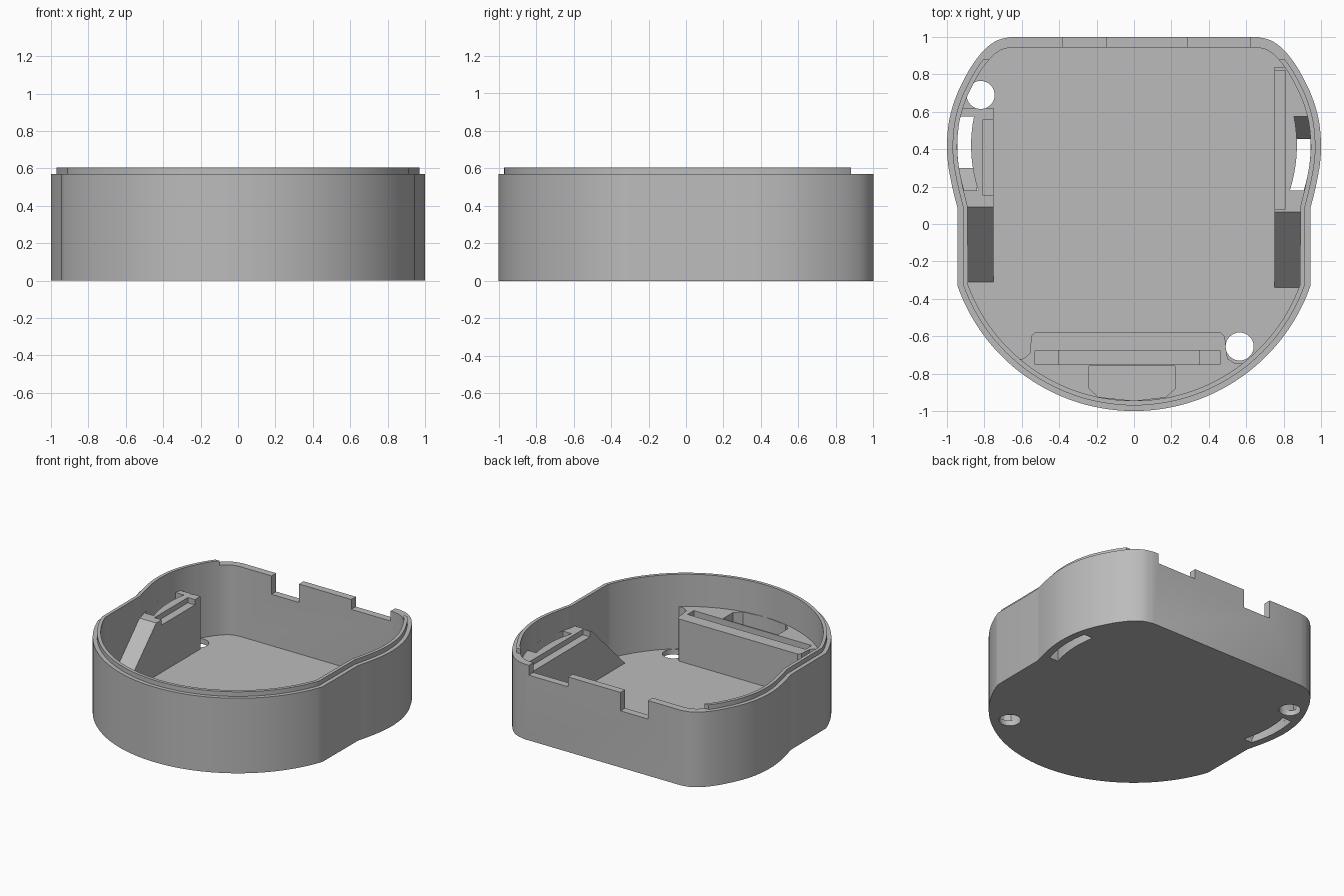
import bpy, bmesh, math
from mathutils import Vector

cube = bpy.data.objects.get("Cube")
if cube:
    bpy.data.objects.remove(cube)

grey = bpy.data.materials.new("plain_grey")
grey.use_nodes = True
grey.diffuse_color = (0.5, 0.5, 0.5, 1)
grey.node_tree.nodes["Principled BSDF"].inputs["Base Color"].default_value = (0.5, 0.5, 0.5, 1)


def prism(name, pts, lo, hi, axis="Z"):
    """Extrude a closed 2D profile along Z (x, y profile) or X (y, z profile)."""
    place = (lambda a, b, h: (a, b, h)) if axis == "Z" else (lambda a, b, h: (h, a, b))
    bm = bmesh.new()
    low = [bm.verts.new(place(a, b, lo)) for a, b in pts]
    high = [bm.verts.new(place(a, b, hi)) for a, b in pts]
    bm.faces.new(low)
    bm.faces.new(high)
    for i in range(len(pts)):
        j = (i + 1) % len(pts)
        bm.faces.new((low[i], low[j], high[j], high[i]))
    bmesh.ops.recalc_face_normals(bm, faces=bm.faces)
    mesh = bpy.data.meshes.new(name)
    bm.to_mesh(mesh)
    bm.free()
    mesh.materials.append(grey)
    obj = bpy.data.objects.new(name, mesh)
    bpy.context.collection.objects.link(obj)
    return obj


def box(x0, x1, y0, y1, z0, z1):
    return prism("cutter", [(x0, y0), (x1, y0), (x1, y1), (x0, y1)], z0, z1)


def combine(obj, other, operation):
    """Apply a boolean and discard the helper."""
    mod = obj.modifiers.new("cut", "BOOLEAN")
    mod.operation, mod.object, mod.solver = operation, other, "EXACT"
    bpy.context.view_layer.update()
    result = bpy.data.meshes.new_from_object(obj.evaluated_get(bpy.context.evaluated_depsgraph_get()))
    obj.modifiers.clear()
    obj.data = result
    bpy.data.objects.remove(other)


def spline(pts, steps=4):
    """Catmull-Rom curve through the points."""
    v = [Vector(p) for p in pts]
    v = [2 * v[0] - v[1]] + v + [2 * v[-1] - v[-2]]
    out = []
    for a, b, c, d in zip(v, v[1:], v[2:], v[3:]):
        for k in range(steps):
            t = k / steps
            out.append(0.5 * (2 * b + (c - a) * t + (2 * a - 5 * b + 4 * c - d) * t * t
                              + (3 * b - a - 3 * c + d) * t ** 3))
    return out + [v[-2]]


def inset(pts, dist):
    """Offset a counter-clockwise outline inwards."""
    out = []
    for i, p in enumerate(pts):
        d0 = (p - pts[i - 1]).normalized()
        d1 = (pts[(i + 1) % len(pts)] - p).normalized()
        n0, n1 = Vector((-d0.y, d0.x)), Vector((-d1.y, d1.x))
        out.append(p + (n0 + n1) * dist / (1 + n0.dot(n1)))
    return out


def circle(cx, cy, r, n=32):
    return [(cx + r * math.cos(math.tau * i / n), cy + r * math.sin(math.tau * i / n)) for i in range(n)]


# Outline: bulging sides, rounded back corners, circular front
side = spline([(0.945, 0.09), (0.972, 0.2), (0.994, 0.32), (1, 0.43), (0.987, 0.56), (0.952, 0.68),
               (0.905, 0.78), (0.858, 0.86), (0.795, 0.937), (0.73, 0.982), (0.66, 1)])
start = math.radians(199.5)
arc = [Vector((math.cos(a), math.sin(a)))
       for a in (start + (math.radians(340.5) - start) * i / 56 for i in range(57))]
outline = side + [Vector((-p.x, p.y)) for p in reversed(side)] + arc

FLOOR, RIM, LIP, WALL = 0.04, 0.57, 0.605, 0.055
BLOCK, FRONT = 0.44, 0.36

# Shell with raised lip that stops short of the back
shell = prism("case_shell", outline, 0, RIM)
lip = prism("lip", inset(outline, 0.03), 0.3, LIP)
combine(lip, box(-1.2, 1.2, 0.88, 1.2, 0.2, 1), "DIFFERENCE")
combine(shell, lip, "UNION")
combine(shell, prism("cavity", inset(outline, WALL), FLOOR, 1), "DIFFERENCE")
for x0, x1, z in ((-0.38, -0.15, 0.43), (0.29, 0.62, 0.495)):
    combine(shell, box(x0, x1, 0.92, 1.1, z, 1), "DIFFERENCE")


def inside(obj):
    combine(obj, prism("limit", inset(outline, WALL * 0.6), 0, 1), "INTERSECT")


# Side blocks with a ramp at the front
def side_block(name, x0, x1, foot, top, end):
    block = prism(name, [(foot, FLOOR), (top, BLOCK), (end, BLOCK), (end, 0.02), (foot, 0.02)], x0, x1, "X")
    inside(block)
    return block


right_block = side_block("right_block", -1.1, -0.75, -0.31, 0.09, 0.62)
left_block = side_block("left_block", 0.75, 1.1, -0.34, 0.065, 0.84)
combine(right_block, box(-0.81, -0.7, 0.155, 0.555, BLOCK - 0.04, 1), "DIFFERENCE")
combine(left_block, box(0.7, 0.81, 0.08, 0.82, BLOCK - 0.04, 1), "DIFFERENCE")

# Front block with a long stepped groove and a pocket
front_block = prism("front_block", [(-0.53, -0.58), (-0.55, -0.6), (-0.555, -0.69), (-0.59, -0.72),
                                    (-0.7, -0.73), (-0.7, -1), (0.7, -1), (0.7, -0.75), (0.54, -0.745),
                                    (0.5, -0.72), (0.485, -0.6), (0.465, -0.58)], 0.02, FRONT)
inside(front_block)
for cut in (box(-0.53, 0.46, -0.75, -0.675, FRONT - 0.06, 1),
            box(-0.4, 0.35, -0.75, -0.675, FRONT - 0.14, 1),
            prism("pocket", [(-0.24, -0.76), (-0.24, -0.88), (-0.19, -0.925), (0, -0.945), (0.17, -0.925),
                             (0.22, -0.88), (0.22, -0.76)], 0.1, 1)):
    combine(front_block, cut, "DIFFERENCE")


# Curved strap slots through side blocks and floor
def slot(sign):
    ys = [0.18 + 0.395 * i / 10 for i in range(11)]
    mid = [0.908 - 0.65 * (y - 0.42) ** 2 for y in ys]
    edge = [(sign * (m + 0.037), y) for m, y in zip(mid, ys)]
    edge += [(sign * (m - 0.037), y) for m, y in reversed(list(zip(mid, ys)))]
    return prism("slot", edge, -0.1, 1)


for sign, block in ((-1, right_block), (1, left_block)):
    # keep the wall above the floor intact
    lower = slot(sign)
    combine(lower, box(-1.2, 1.2, -1.2, 1.2, FLOOR + 0.01, 1.2), "DIFFERENCE")
    combine(shell, lower, "DIFFERENCE")
    combine(block, slot(sign), "DIFFERENCE")

# Round screw holes
for x, y in ((-0.82, 0.69), (0.565, -0.655)):
    combine(shell, prism("hole", circle(x, y, 0.075), -0.1, 0.3), "DIFFERENCE")
    for block in (right_block, front_block):
        combine(block, prism("hole", circle(x, y, 0.075), -0.1, 1), "DIFFERENCE")

# Sloping wedges that part-fill the slots
wedges = []
for name, x0, x1, y0, y1 in (("right_wedge", -0.955, -0.84, 0.17, 0.3), ("left_wedge", 0.84, 0.955, 0.585, 0.455)):
    wedge = prism(name, [(y0, 0.01), (y1, 0.2), (y0, 0.36)], x0, x1, "X")
    inside(wedge)
    wedges.append(wedge)

# Smooth curved walls, keep edges crisp
bpy.ops.object.select_all(action="DESELECT")
for obj in [shell, right_block, left_block, front_block] + wedges:
    obj.select_set(True)
bpy.context.view_layer.objects.active = shell
bpy.ops.object.shade_smooth_by_angle(angle=math.radians(25))
